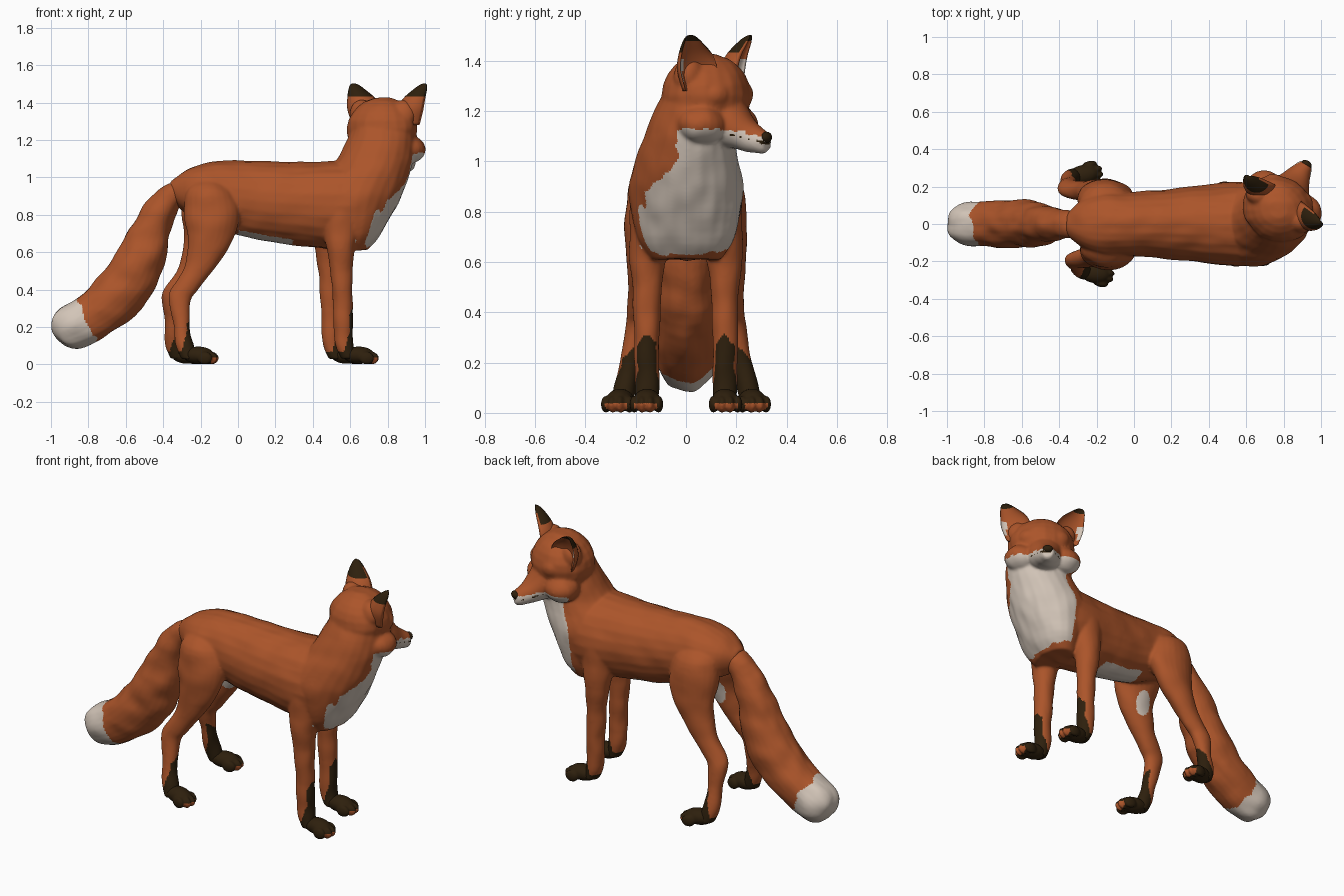
import bpy, bmesh, math
from mathutils import Vector, Matrix, noise

if "Cube" in bpy.data.objects:
    bpy.data.objects.remove(bpy.data.objects["Cube"])


def material(name, color):
    mat = bpy.data.materials.new(name)
    mat.use_nodes = True
    mat.diffuse_color = color
    mat.node_tree.nodes["Principled BSDF"].inputs["Base Color"].default_value = color
    return mat


MATERIALS = [material("orange fur", (.41, .09, .023, 1)),
             material("cream fur", (.65, .56, .48, 1)),
             material("dark brown", (.027, .014, .004, 1))]
ORANGE, CREAM, DARK = range(len(MATERIALS))

# The head is turned to the side: local x is sideways, local y is forward
HEAD = Matrix.Translation((.8, .125, 0)) @ Matrix.Rotation(math.radians(-32.3), 4, "Z")
HEAD_INV = HEAD.inverted()


def smooth_rows(rows, steps=4):
    """Catmull-Rom interpolation between the rows of a profile."""
    rows = [Vector(r) for r in rows]
    out = []
    for i in range(len(rows) - 1):
        a, b, c, d = rows[max(i - 1, 0)], rows[i], rows[i + 1], rows[min(i + 2, len(rows) - 1)]
        for k in range(steps):
            t = k / steps
            out.append(b + (c - a) * (t / 2) + (a * 2 - b * 5 + c * 4 - d) * (t * t / 2)
                       + (b * 3 - a - c * 3 + d) * (t ** 3 / 2))
    return out + [rows[-1]]


def loft(bm, rows, axis=None, matrix=Matrix(), sides=24, front=1):
    """Skin elliptical rings (x, y, z, radius u, radius v) along an axis or a path in xz."""
    rows = smooth_rows(rows)
    rings = []
    for i, row in enumerate(rows):
        center = Vector(row[:3])
        if axis == "Z":
            u, v = Vector((1, 0, 0)), Vector((0, 1, 0))
        elif axis == "X":
            u, v = Vector((0, 1, 0)), Vector((0, 0, 1))
        elif axis == "Y":
            u, v = Vector((1, 0, 0)), Vector((0, 0, 1))
        else:
            t = Vector(rows[min(i + 1, len(rows) - 1)][:3]) - Vector(rows[max(i - 1, 0)][:3])
            v = Vector((0, 1, 0))
            u = v.cross(t).normalized()
        ring = []
        for k in range(sides):
            a = math.tau * k / sides
            bend = front if math.sin(a) > 0 else 1
            p = center + u * row[3] * math.cos(a) + v * row[4] * math.sin(a) * bend
            ring.append(bm.verts.new(matrix @ p))
        rings.append(ring)
    faces = [bm.faces.new(rings[0]), bm.faces.new(rings[-1])]
    for r, s in zip(rings, rings[1:]):
        for k in range(sides):
            n = (k + 1) % sides
            faces.append(bm.faces.new((r[k], r[n], s[n], s[k])))
    bmesh.ops.recalc_face_normals(bm, faces=faces)


def ball(bm, center, radii, matrix=Matrix()):
    place = Matrix.Translation(center) @ Matrix.Diagonal((*radii, 1))
    bmesh.ops.create_uvsphere(bm, u_segments=20, v_segments=12, radius=1, matrix=matrix @ place)


def finish(bm, name, rule, voxel=0, rounds=5, fur=0):
    """Fuse the parts into one skin, ruffle it and colour its faces by a rule."""
    mesh = bpy.data.meshes.new(name)
    bm.to_mesh(mesh)
    bm.free()
    obj = bpy.data.objects.new(name, mesh)
    bpy.context.collection.objects.link(obj)
    if voxel:
        remesh = obj.modifiers.new("fuse", "REMESH")
        remesh.mode, remesh.voxel_size = "VOXEL", voxel
        soft = obj.modifiers.new("soften", "SMOOTH")
        soft.factor, soft.iterations = .5, rounds
        graph = bpy.context.evaluated_depsgraph_get()
        mesh = bpy.data.meshes.new_from_object(obj.evaluated_get(graph))
        obj.modifiers.clear()
        obj.data = mesh
        mesh.name = name
    if fur:
        shifts = [v.normal * fur * noise.noise(Vector((v.co.x * 8, v.co.y * 16, v.co.z * 10)))
                  for v in mesh.vertices]
        for v, shift in zip(mesh.vertices, shifts):
            v.co += shift
    mesh.materials.clear()
    for mat in MATERIALS:
        mesh.materials.append(mat)
    for poly in mesh.polygons:
        poly.use_smooth = True
        poly.material_index = rule(poly.center, poly.normal)


# Leg settings: side of the body and how far back the leg stands
FRONT_LEGS = {"right": (-1, 0), "left": (1, -.065)}
HIND_LEGS = {"right": (-1, 0), "left": (1, -.06)}


def body_color(p, n):
    jag = .02 * noise.noise(p * 25)
    h = HEAD_INV @ p
    # Muzzle, lips and cheeks
    lip = 1.128 - max(0, h.y - .1) * .25 + jag * .5
    if 1.0 < p.z < lip and h.y > -.05 and p.x > .6 and (h.y > 0 or n.x > .2):
        mouth = h.y > .1 and abs(p.z - lip + .018) < .005 and noise.noise(p * 40) > -.1
        return DARK if mouth else CREAM
    # Bib on the throat and chest
    edge = max(-.03 - max(0, 1 - p.z) * 1.1, -.185)
    if (.625 + abs(p.y) * .12 + jag < p.z < 1.12 and p.x > .62 and edge + jag < p.y < .235
            and n.x * .9 + n.y * .35 > .28):
        return CREAM
    # Belly and inner thighs
    if 0 < p.x + jag < .3 and n.z < -.78 and abs(p.y) < .095 and p.z > .6:
        return CREAM
    if math.hypot((p.x + .15) / .05, (p.z - .64) / .075) < 1 and n.y * p.y < -.05 and abs(p.y) < .16:
        return CREAM
    # Dark stockings on the front of each leg
    if p.z < .31 - abs(abs(p.y) - .15) * .9 + jag:
        legs, shin = (FRONT_LEGS, .565) if p.x > 0 else (HIND_LEGS, -.305)
        shift = legs["left" if p.y > 0 else "right"][1]
        if p.x - shift > shin + min(.031, max(0, p.z - .06) * .28) + jag * .2 or p.z < .07:
            return DARK
    return ORANGE


# Torso
bm = bmesh.new()
loft(bm, [(-.36, 0, .93, .05, .05), (-.28, 0, .925, .13, .115), (-.17, 0, .92, .175, .158),
          (-.05, 0, .9, .172, .192), (.1, 0, .877, .178, .212), (.3, 0, .86, .2, .222),
          (.5, 0, .85, .222, .237), (.63, 0, .85, .218, .235), (.74, 0, .85, .15, .15)], "X")
# Chest and neck
loft(bm, [(.605, 0, .61, .09, .14), (.625, 0, .7, .14, .195), (.63, 0, .85, .22, .226),
          (.655, 0, .95, .24, .22), (.722, .01, 1.07, .212, .187), (.766, .035, 1.2, .182, .162),
          (.775, .06, 1.3, .155, .14)], "Z")
# Skull, brow, cheeks, ear roots and muzzle
ball(bm, (0, -.055, 1.262), (.195, .175, .168), HEAD)
for s in (-1, 1):
    ball(bm, (s * .118, .0, 1.15), (.105, .1, .08), HEAD)
    ball(bm, (s * .075, .05, 1.265), (.075, .055, .06), HEAD)
    ball(bm, (s * .13, -.05, 1.34), (.07, .06, .075), HEAD)
loft(bm, [(0, .02, 1.19, .13, .13), (0, .1, 1.145, .095, .1), (0, .16, 1.1, .066, .068),
          (0, .21, 1.08, .048, .052), (0, .235, 1.078, .032, .038)], "Y", HEAD)
# Legs
for side, shift in FRONT_LEGS.values():
    loft(bm, [(x + shift, side * y, z, a, b) for x, y, z, a, b in (
        (.56, .13, .87, .12, .09), (.55, .15, .66, .083, .077), (.553, .155, .5, .062, .058),
        (.562, .155, .3, .053, .051), (.567, .155, .12, .051, .05), (.59, .155, .03, .04, .045))], "Z")
for side, shift in HIND_LEGS.values():
    loft(bm, [(x + shift * (1 - z), side * y, z, a, b) for x, y, z, a, b in (
        (-.16, .07, 1.01, .06, .05), (-.15, .11, .93, .13, .105), (-.14, .14, .8, .152, .1),
        (-.142, .16, .7, .128, .084),
        (-.168, .168, .6, .105, .07), (-.215, .175, .5, .082, .057), (-.285, .185, .4, .077, .048),
        (-.31, .195, .34, .058, .044), (-.3, .222, .2, .042, .042), (-.285, .245, .1, .05, .046),
        (-.265, .255, .03, .04, .042))], "Z")
finish(bm, "body", body_color, .008, 8, .006)


# Paws with four toes each
def paw(name, x, y, turn):
    bm = bmesh.new()
    place = Matrix.Translation((x, y, 0)) @ Matrix.Rotation(turn, 4, "Z")
    ball(bm, (.0, 0, .05), (.085, .054, .046), place)
    for k, reach in zip((-1.5, -.5, .5, 1.5), (.045, .068, .068, .045)):
        ball(bm, (reach, k * .032, .034), (.04, .019, .034), place)

    def color(p, n):
        toe = place.inverted() @ p
        return ORANGE if toe.x > .075 and abs(toe.y) < .045 and p.z < .036 else DARK
    finish(bm, name, color, .007, 2)


for label, (side, shift) in FRONT_LEGS.items():
    paw("front_paw_" + label, .645 + shift, side * .155, side * .05)
for label, (side, shift) in HIND_LEGS.items():
    paw("hind_paw_" + label, -.212 + shift, side * .262, side * .2)


# Bushy tail with a pale tip
def tail_color(p, n):
    along = -(p.x + .81) * .894 - (p.z - .23) * .447
    return CREAM if along > .03 * noise.noise(p * 20) else ORANGE


bm = bmesh.new()
loft(bm, [(-.25, 0, .965, .04, .05), (-.37, 0, .885, .072, .078), (-.46, 0, .735, .102, .092),
          (-.51, 0, .585, .129, .115), (-.59, 0, .43, .143, .127), (-.715, 0, .305, .134, .127),
          (-.825, 0, .232, .128, .123), (-.91, 0, .19, .117, .11), (-.955, 0, .163, .085, .08),
          (-.977, 0, .15, .03, .03)])
finish(bm, "tail", tail_color, .009, 4, .011)


# Cupped ears leaning forward, with dark backs at the tips
for label, side in (("right", 1), ("left", -1)):
    def ear_color(p, n):
        h = HEAD_INV @ p
        inside = (HEAD_INV.to_3x3() @ n).y > .1
        if p.z > (1.475 if inside else 1.432):
            return DARK
        return CREAM if inside and side * h.x > .205 and 1.32 < p.z < 1.4 else ORANGE
    bm = bmesh.new()
    place = (HEAD @ Matrix.Translation((side * .147, .012, 0)) @ Matrix.Rotation(-side * .4, 4, "Z"))
    loft(bm, [(0, 0, 1.28, .07, .07), (side * .01, .005, 1.36, .088, .085),
              (side * .024, .015, 1.42, .077, .075), (side * .052, .03, 1.47, .045, .05),
              (side * .066, .035, 1.495, .023, .026), (side * .07, .035, 1.503, .006, .006)],
         "Z", place, 28, -.4)
    finish(bm, "ear_" + label, ear_color)

# Nose
bm = bmesh.new()
ball(bm, (0, .23, 1.096), (.03, .02, .022), HEAD)
finish(bm, "nose", lambda p, n: DARK)
